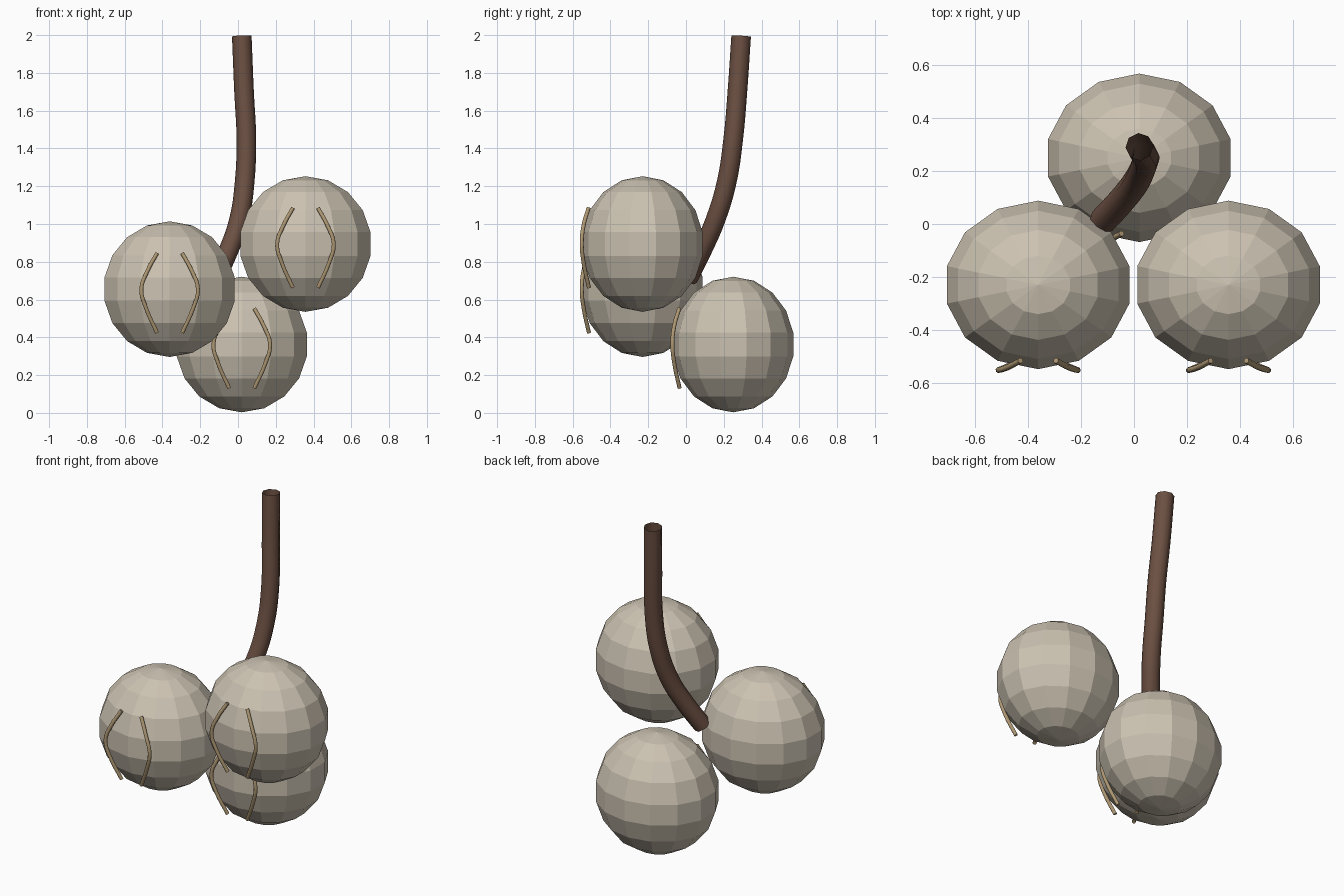
import bpy, bmesh
from mathutils import Matrix, Vector

if "Cube" in bpy.data.objects:
    bpy.data.objects.remove(bpy.data.objects["Cube"])


def material(name, rgb):
    m = bpy.data.materials.new(name)
    m.diffuse_color = (*rgb, 1)
    m.use_nodes = True
    m.node_tree.nodes["Principled BSDF"].inputs["Base Color"].default_value = m.diffuse_color
    return m


CREAM = material("cream", (0.60, 0.54, 0.44))
BROWN = material("bark_brown", (0.15, 0.08, 0.055))
TAN = material("tan", (0.42, 0.31, 0.17))


def berry(name, centre):
    """Faceted ball, slightly flattened front to back, a vertex line facing -y."""
    bm = bmesh.new()
    bmesh.ops.create_uvsphere(bm, u_segments=14, v_segments=9, radius=0.359)
    bmesh.ops.scale(bm, vec=(1, 0.9, 1), verts=bm.verts)
    bmesh.ops.translate(bm, vec=centre, verts=bm.verts)
    mesh = bpy.data.meshes.new(name)
    bm.to_mesh(mesh)
    bm.free()
    mesh.materials.append(CREAM)
    bpy.context.collection.objects.link(bpy.data.objects.new(name, mesh))


def tube(name, points, radius, mat, caps, steps):
    """Round tube swept through the points, turned into a smooth mesh."""
    cu = bpy.data.curves.new(name, 'CURVE')
    cu.dimensions = '3D'
    cu.bevel_depth = radius
    cu.bevel_resolution = 2
    cu.use_fill_caps = caps
    cu.resolution_u = steps
    sp = cu.splines.new('BEZIER')
    sp.bezier_points.add(len(points) - 1)
    for bp, p in zip(sp.bezier_points, points):
        bp.co = p
        bp.handle_left_type = bp.handle_right_type = 'AUTO'
    cu.materials.append(mat)
    ob = bpy.data.objects.new(name, cu)
    bpy.context.collection.objects.link(ob)
    bpy.ops.object.select_all(action='DESELECT')
    ob.select_set(True)
    bpy.context.view_layer.objects.active = ob
    bpy.ops.object.convert(target='MESH')
    bpy.ops.object.shade_smooth_by_angle(angle=0.9)


# Three berries, each with a mirrored pair of bowed ribs on its front
RIB = [(0.067, -0.286, 0.19), (0.116, -0.312, 0.10), (0.150, -0.322, 0.0),
       (0.125, -0.312, -0.10), (0.067, -0.284, -0.23)]
BERRIES = {"left": (-0.362, -0.23, 0.655),
           "right": (0.357, -0.23, 0.894),
           "back": (0.02, 0.25, 0.362)}
for label, centre in BERRIES.items():
    berry(label + "_berry", centre)
    for side, s in (("left", -1), ("right", 1)):
        pts = [Vector(centre) + Vector((s * x, y, z)) for x, y, z in RIB]
        tube(f"{label}_berry_{side}_rib", pts, 0.011, TAN, True, 4)

# Curved hollow stem
tube("stem", [(-0.12, 0.01, 0.71), (-0.05, 0.085, 0.86), (0.005, 0.155, 1.02),
              (0.035, 0.215, 1.22), (0.044, 0.25, 1.45), (0.032, 0.272, 1.70),
              (0.02, 0.292, 1.995)], 0.052, BROWN, False, 4)
